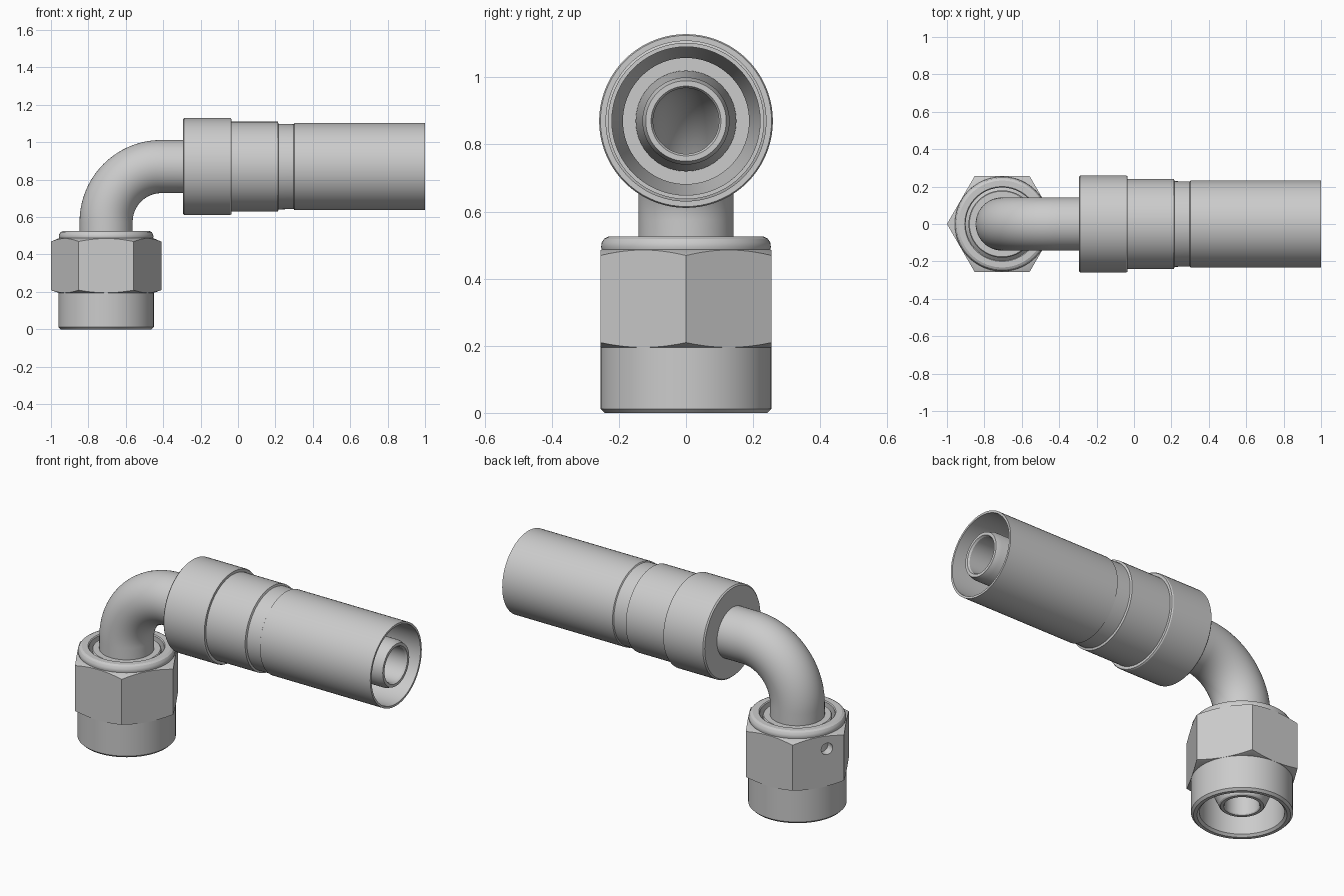
import bpy, bmesh
from math import cos, sin, pi, radians

if "Cube" in bpy.data.objects:
    bpy.data.objects.remove(bpy.data.objects["Cube"])

NUT_X, TUBE_Z = -0.705, 0.87      # vertical and horizontal axes
BEND_R = 0.295                    # bend radius of the tube centre line


def up(r, z):
    """Ring on the vertical nut axis: (x, z, tilt, radius)."""
    return (NUT_X, z, 0.0, r)


def along(r, x):
    """Ring on the horizontal hose axis."""
    return (x, TUBE_Z, -pi / 2, r)


def bend(r, steps=24):
    """Rings round the 90 degree bend."""
    cx, cz = NUT_X + BEND_R, TUBE_Z - BEND_R
    return [(cx - BEND_R * cos(t), cz + BEND_R * sin(t), -t, r)
            for t in (pi / 2 * i / steps for i in range(steps + 1))]


def shade(ob):
    bpy.ops.object.select_all(action='DESELECT')
    ob.select_set(True)
    bpy.context.view_layer.objects.active = ob
    bpy.ops.object.shade_smooth_by_angle(angle=radians(25))


def skin(name, stations, n=72):
    """Closed loop of rings, skinned into one watertight hollow part."""
    bm = bmesh.new()
    rings = []
    for x, z, a, r in stations:
        rings.append([bm.verts.new((x + r * cos(q) * cos(a), r * sin(q), z + r * cos(q) * sin(a)))
                      for q in (2 * pi * k / n for k in range(n))])
    for i, ring in enumerate(rings):
        nxt = rings[(i + 1) % len(rings)]
        for k in range(n):
            j = (k + 1) % n
            bm.faces.new((ring[k], ring[j], nxt[j], nxt[k]))
    bmesh.ops.recalc_face_normals(bm, faces=bm.faces)
    me = bpy.data.meshes.new(name)
    bm.to_mesh(me)
    bm.free()
    ob = bpy.data.objects.new(name, me)
    bpy.context.collection.objects.link(ob)
    shade(ob)
    return ob


def boolean(ob, cutter, op):
    """Apply a boolean, then remove the cutter."""
    mod = ob.modifiers.new("cut", 'BOOLEAN')
    mod.operation, mod.object, mod.solver = op, cutter, 'EXACT'
    bpy.context.view_layer.objects.active = ob
    bpy.ops.object.modifier_apply(modifier=mod.name)
    bpy.data.objects.remove(cutter)


# Nut body: threaded skirt below, rounded collar above, bored through
skin("nut_body", [up(r, z) for r, z in (
    (0.213, 0.012), (0.225, 0), (0.243, 0), (0.255, 0.012), (0.255, 0.197), (0.216, 0.2),
    (0.216, 0.484), (0.25, 0.484), (0.253, 0.495), (0.251, 0.508), (0.244, 0.519),
    (0.232, 0.525), (0.2, 0.525), (0.195, 0.52), (0.195, 0.32), (0.213, 0.3))])

# Hexagon: six-sided prism trimmed by a turned shape for the corner chamfers
hexagon = skin("nut_hexagon", [up(r, z) for r, z in (
    (0.12, 0.15), (0.295, 0.15), (0.295, 0.53), (0.12, 0.53))], n=6)
trim = skin("trim", [up(r, z) for r, z in (
    (0.205, 0.194), (0.252, 0.194), (0.31, 0.215), (0.31, 0.463), (0.252, 0.487), (0.205, 0.487))])
boolean(hexagon, trim, 'INTERSECT')

# Small drilled hole in one rear flat
az, shift = radians(150), 0.05
bpy.ops.mesh.primitive_cylinder_add(
    vertices=32, radius=0.033, depth=0.12, rotation=(0, pi / 2, az),
    location=(NUT_X + 0.2555 * cos(az) - shift * sin(az), 0.2555 * sin(az) + shift * cos(az), 0.41))
boolean(hexagon, bpy.context.object, 'DIFFERENCE')
shade(hexagon)

# Elbow tube: cone nose, sleeve, bend and hose tail outside, continuous bore inside
outer = [up(0.108, 0.05), up(0.115, 0.056), up(0.2, 0.25), up(0.2, 0.3), up(0.18, 0.32),
         up(0.18, 0.505), up(0.175, 0.51), up(0.142, 0.51)]
outer += bend(0.142)
outer += [along(0.142, -0.2), along(0.15, 0.04), along(0.13, 0.3),
          along(0.13, 0.97), along(0.12, 1.0)]
inner = [along(0.104, 1.0), along(0.098, 0.99)] + bend(0.098)[::-1]
inner += [up(0.088, 0.4), up(0.088, 0.056), up(0.092, 0.05)]
skin("elbow_tube", outer + inner)

# Crimp ferrule: stepped collar with an open hose sleeve
skin("ferrule", [along(r, x) for r, x in (
    (0.13, -0.295), (0.252, -0.295), (0.259, -0.288), (0.259, -0.042), (0.255, -0.035),
    (0.24, -0.035), (0.24, 0.213), (0.229, 0.217), (0.227, 0.298), (0.233, 0.302),
    (0.233, 1.0), (0.221, 1.0), (0.219, 0.3), (0.188, 0.2), (0.188, 0.03), (0.13, 0.03))])
